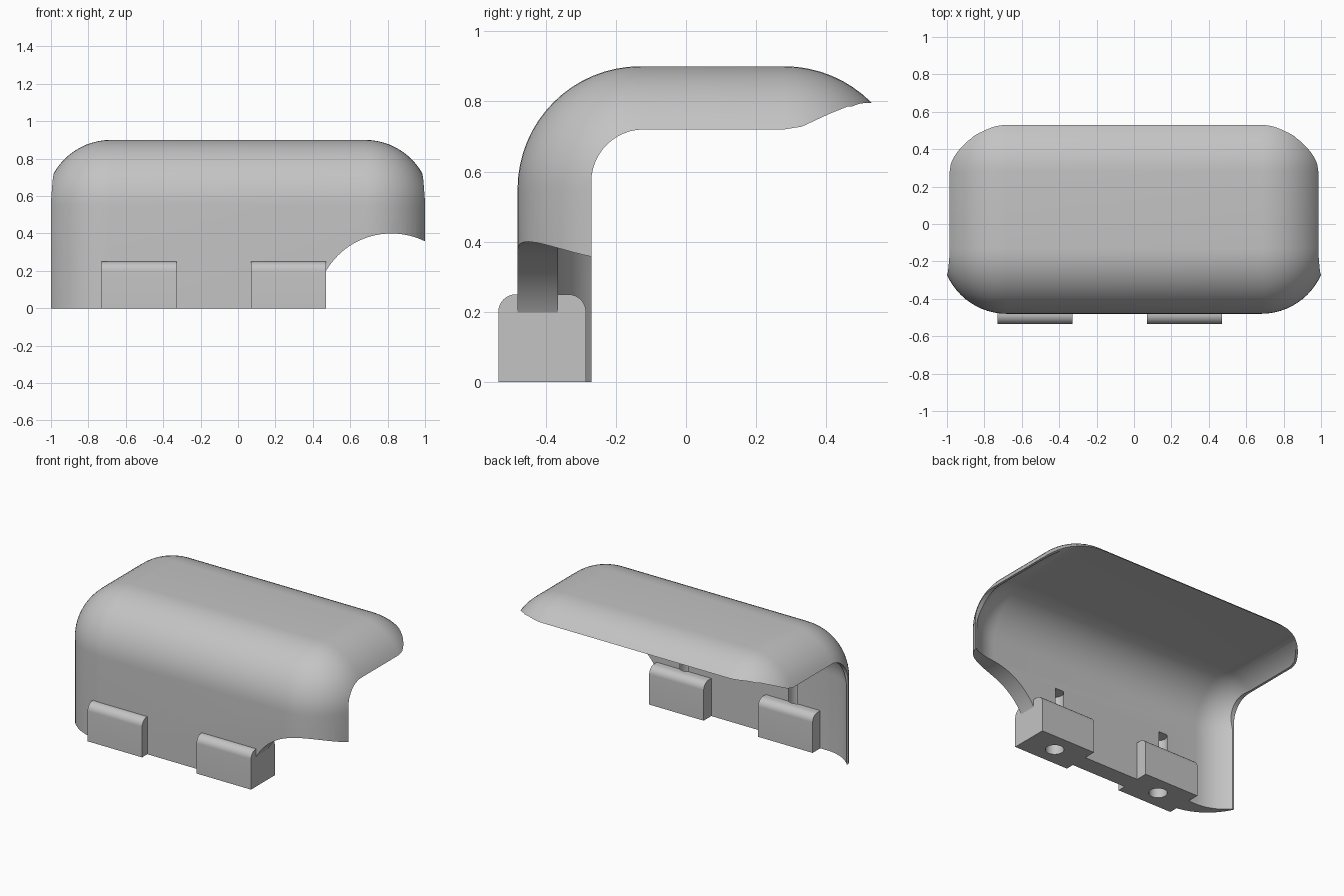
import bpy, bmesh, math
from mathutils import Vector

cube = bpy.data.objects.get("Cube")
if cube:
    bpy.data.objects.remove(cube, do_unlink=True)

grey = bpy.data.materials.new("plain grey")
grey.use_nodes = True
grey.diffuse_color = (0.55, 0.55, 0.55, 1)
grey.node_tree.nodes["Principled BSDF"].inputs["Base Color"].default_value = grey.diffuse_color


def finish(bm, name):
    bmesh.ops.recalc_face_normals(bm, faces=bm.faces)
    mesh = bpy.data.meshes.new(name)
    bm.to_mesh(mesh)
    bm.free()
    mesh.materials.append(grey)
    ob = bpy.data.objects.new(name, mesh)
    bpy.context.collection.objects.link(ob)
    return ob


def rounded_box(name, low, high, radius):
    bm = bmesh.new()
    bmesh.ops.create_cube(bm, size=1)
    low, high = Vector(low), Vector(high)
    for v in bm.verts:
        v.co = (low + high) / 2 + v.co * (high - low)
    bmesh.ops.bevel(bm, geom=bm.edges[:], offset=radius, offset_type='OFFSET',
                    segments=16, profile=0.5, affect='EDGES', clamp_overlap=False)
    return finish(bm, name)


def extrude_x(name, outline, x0, x1):
    bm = bmesh.new()
    face = bm.faces.new([bm.verts.new((x0, y, z)) for y, z in outline])
    moved = bmesh.ops.extrude_face_region(bm, geom=[face])["geom"]
    verts = [g for g in moved if isinstance(g, bmesh.types.BMVert)]
    bmesh.ops.translate(bm, vec=(x1 - x0, 0, 0), verts=verts)
    return finish(bm, name)


def cylinder(name, place, radius, depth, turn=0.0, sides=48):
    bm = bmesh.new()
    bmesh.ops.create_cone(bm, cap_ends=True, segments=sides, radius1=radius,
                          radius2=radius, depth=depth)
    ob = finish(bm, name)
    for v in ob.data.vertices:
        x, y, z = v.co
        c, s = math.cos(turn), math.sin(turn)
        v.co = Vector((x, y * c - z * s, y * s + z * c)) + Vector(place)
    return ob


def arc(cy, cz, r, a0, a1, n=12):
    angles = [math.radians(a0 + (a1 - a0) * i / n) for i in range(n + 1)]
    return [(cy + r * math.cos(a), cz + r * math.sin(a)) for a in angles]


def cut(ob, cutter):
    cutter.hide_render = True
    mod = ob.modifiers.new("cut", 'BOOLEAN')
    mod.operation, mod.solver, mod.object = 'DIFFERENCE', 'EXACT', cutter
    bpy.context.view_layer.objects.active = ob
    bpy.ops.object.modifier_apply(modifier=mod.name)
    bpy.data.objects.remove(cutter, do_unlink=True)


def smooth(ob):
    bpy.ops.object.select_all(action='DESELECT')
    ob.select_set(True)
    bpy.context.view_layer.objects.active = ob
    bpy.ops.object.shade_smooth_by_angle(angle=math.radians(28))


# Curved hood: rounded block, hollowed out, then trimmed to an L in side view
hood = rounded_box("hood", (-1.03, -0.48, -1), (1.03, 0.63, 0.9), 0.35)
cut(hood, rounded_box("hollow_cutter", (-1.06, -0.365, -1.5), (1.06, 1.6, 0.795), 0.28))
trim = [(-0.27, -1.6)] + arc(-0.12, 0.57, 0.15, 180, 90)
trim += [(0.28, 0.72), (0.33, 0.728), (0.41, 0.765), (0.46, 0.785), (1.7, 0.785), (1.7, -1.6)]
cut(hood, extrude_x("trim_cutter", trim, -1.5, 1.5))
cut(hood, extrude_x("ground_cutter", [(-2, -2), (2, -2), (2, 0), (-2, 0)], -2, 2))

# Round notch in the lower left of the wall
cut(hood, cylinder("notch_cutter", (0.82, -0.3, -0.005), 0.405, 1, math.pi / 2, 96))

# Two mounting blocks, each with a screw hole running up into the wall
for side, x in (("right", -0.53), ("left", 0.27)):
    outline = [(-0.535, 0)] + arc(-0.485, 0.2, 0.05, 180, 90, 8)
    outline += arc(-0.335, 0.2, 0.05, 90, 0, 8) + [(-0.285, 0)]
    block = extrude_x(side + "_mounting_block", outline, x - 0.2, x + 0.2)
    for part in (hood, block):
        cut(part, cylinder("hole_cutter", (x, -0.41, 0.09), 0.055, 0.6))
    smooth(block)
smooth(hood)
